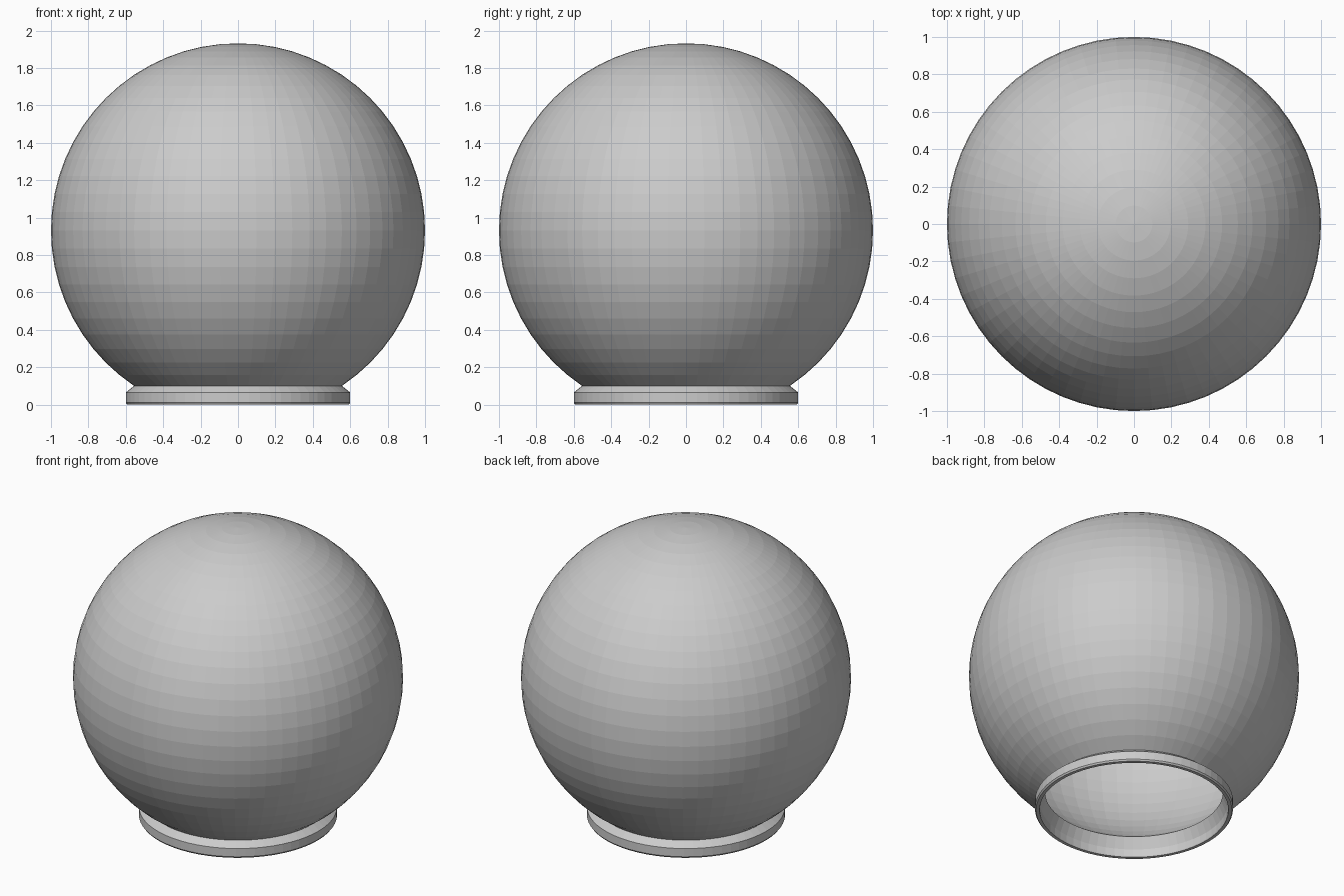
import bpy, bmesh
from math import sin, cos, pi, tau

if "Cube" in bpy.data.objects:
    bpy.data.objects.remove(bpy.data.objects["Cube"])

SEGMENTS = 64      # sides around the axis
STEP = pi / 32     # angle between sphere rings
RINGS = 26         # rings from the pole down to the neck
CENTRE_Z = 0.9315
WALL = 0.03


def arc(radius):
    """Half profile of the globe from the top pole to the neck."""
    return [(radius * sin(i * STEP), CENTRE_Z + radius * cos(i * STEP))
            for i in range(RINGS + 1)]


def lathe(name, profile):
    """Revolve (radius, z) points around z; both ends may lie on the axis."""
    bm = bmesh.new()
    rings = []
    for r, z in profile:
        if r < 1e-6:
            rings.append([bm.verts.new((0, 0, z))] * SEGMENTS)
        else:
            rings.append([bm.verts.new((r * cos(tau * k / SEGMENTS),
                                        r * sin(tau * k / SEGMENTS), z))
                          for k in range(SEGMENTS)])
    for a, b in zip(rings, rings[1:]):
        for k in range(SEGMENTS):
            n = (k + 1) % SEGMENTS
            corners = list(dict.fromkeys((a[k], b[k], b[n], a[n])))
            bm.faces.new(corners)
    bmesh.ops.recalc_face_normals(bm, faces=bm.faces)
    mesh = bpy.data.meshes.new(name)
    bm.to_mesh(mesh)
    bm.free()
    obj = bpy.data.objects.new(name, mesh)
    bpy.context.collection.objects.link(obj)
    return obj


# Mounting collar: chamfered outside, small bottom bevel, hollow inside
collar = [(0.6, 0.065), (0.6, 0.01), (0.593, 0.0),
          (0.572, 0.0), (0.57, 0.008), (0.57, 0.053)]

# Hollow globe shade: outer skin, collar, then the inner skin back to the pole
lathe("globe_shade", arc(1.0) + collar + arc(1.0 - WALL)[::-1])
